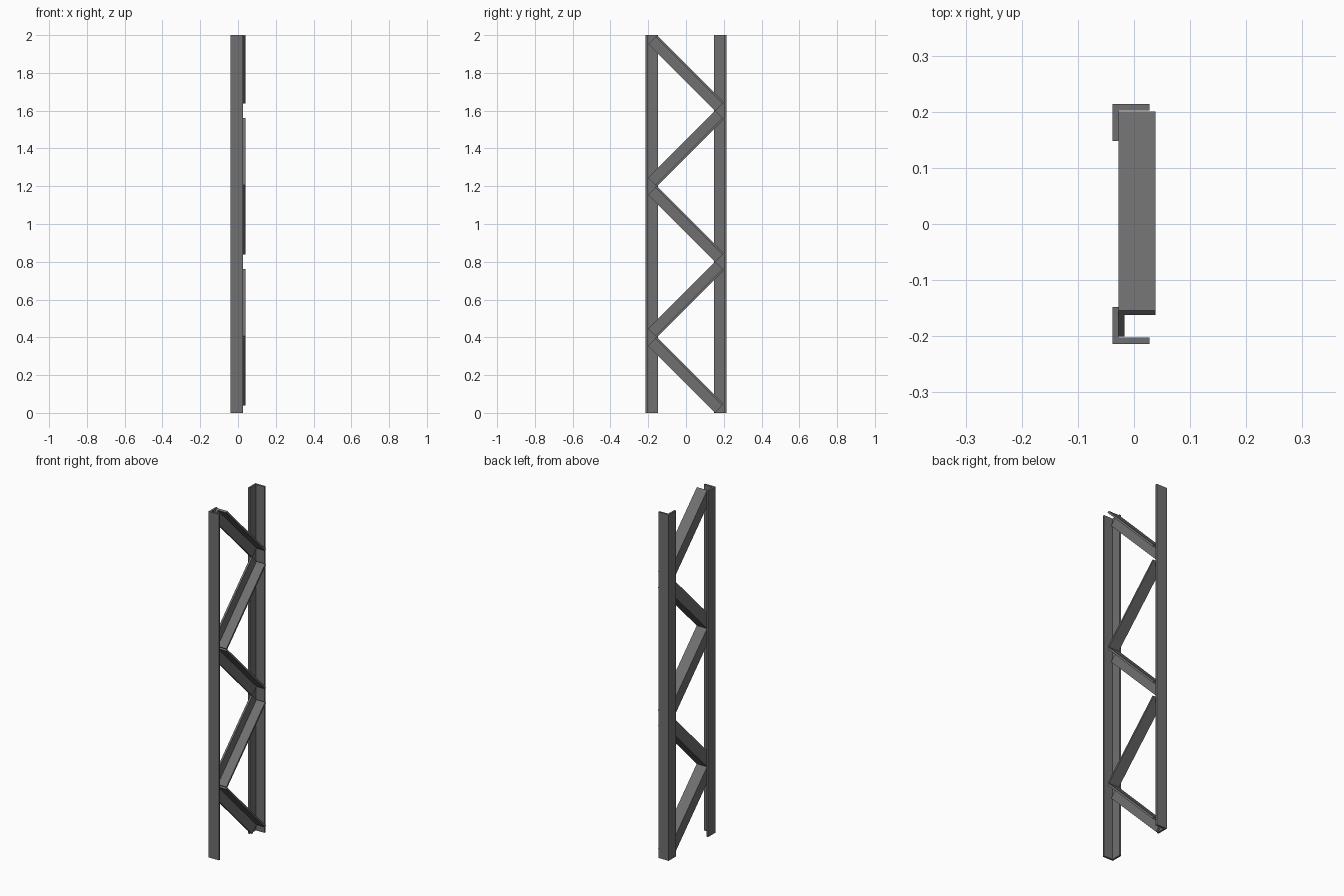
import bpy, bmesh
from mathutils import Vector

if "Cube" in bpy.data.objects:
    bpy.data.objects.remove(bpy.data.objects["Cube"])

LEG, T = 0.066, 0.011   # angle-iron leg width and thickness

# Dark steel
steel = bpy.data.materials.new("dark_steel")
steel.diffuse_color = (0.16, 0.16, 0.16, 1)
steel.use_nodes = True
steel.node_tree.nodes["Principled BSDF"].inputs["Base Color"].default_value = steel.diffuse_color


def angle_iron(name, start, leg_a, leg_b, run):
    """Extrude an L profile: corner at start, legs along two axes, length along run."""
    a, b = Vector(leg_a).normalized(), Vector(leg_b).normalized()
    profile = [(0, 0), (LEG, 0), (LEG, T), (T, T), (T, LEG), (0, LEG)]
    bm = bmesh.new()
    verts = [bm.verts.new(Vector(start) + a * p + b * q) for p, q in profile]
    face = bm.faces.new(verts)
    ext = bmesh.ops.extrude_face_region(bm, geom=[face], use_keep_orig=True)
    top = [g for g in ext["geom"] if isinstance(g, bmesh.types.BMVert)]
    bmesh.ops.translate(bm, verts=top, vec=Vector(run))
    bmesh.ops.recalc_face_normals(bm, faces=bm.faces)
    mesh = bpy.data.meshes.new(name)
    bm.to_mesh(mesh)
    bm.free()
    mesh.materials.append(steel)
    obj = bpy.data.objects.new(name, mesh)
    bpy.context.collection.objects.link(obj)
    return obj


# Two upright posts with their corners facing outward
for side, label in ((1, "back"), (-1, "front")):
    angle_iron(label + "_post", (-0.0385, side * 0.2135, 0),
               (1, 0, 0), (0, -side, 0), (0, 0, 2))

# Zigzag braces between the posts, alternately falling and rising
LENGTH = 0.502
for i in range(5):
    s = 1 if i % 2 == 0 else -1
    run = Vector((0, 1, -s)).normalized() * LENGTH
    across = Vector((0, 1, s)).normalized()
    centre = Vector((-0.0275, 0, 0.201 + i * 0.3995))
    corner = centre + across * LEG / 2 - run / 2
    angle_iron(f"brace_{i + 1}", corner, (1, 0, 0), -across, run)
